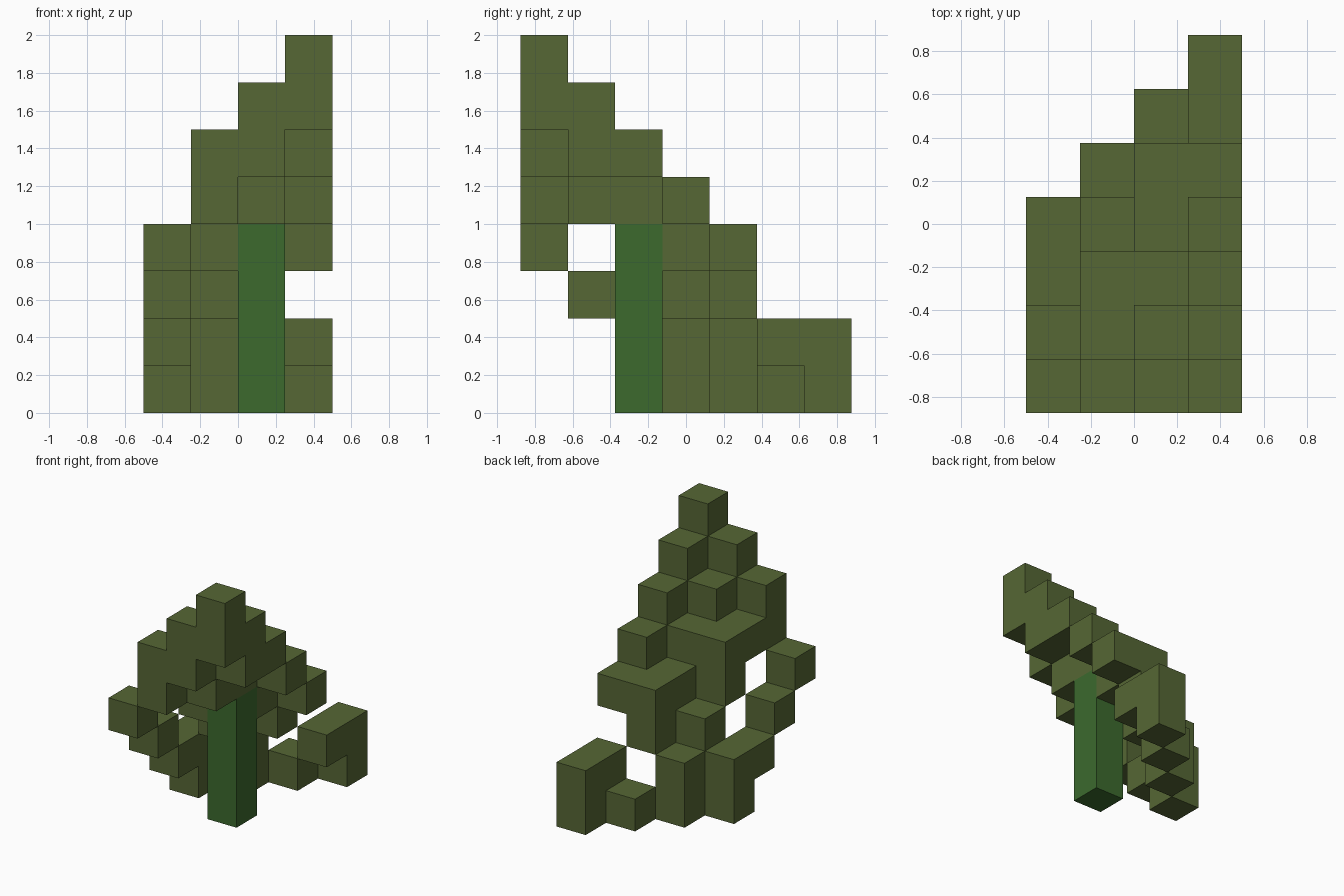
import bpy
import bmesh
from mathutils import Vector

CELL = 0.25
ORIGIN = Vector((-0.5, -0.875, 0.0))

if "Cube" in bpy.data.objects:
    bpy.data.objects.remove(bpy.data.objects["Cube"], do_unlink=True)


def make_material(name, color):
    mat = bpy.data.materials.new(name)
    mat.use_nodes = True
    mat.diffuse_color = color
    mat.node_tree.nodes["Principled BSDF"].inputs["Base Color"].default_value = color
    return mat


def block_object(name, cells, mat):
    """One flat-faced mesh made of the outer faces of the filled cells."""
    bm = bmesh.new()
    axes = [Vector((1, 0, 0)), Vector((0, 1, 0)), Vector((0, 0, 1))]
    for cell in cells:
        centre = Vector(cell) + Vector((0.5, 0.5, 0.5))
        for a in range(3):
            for side in (-1, 1):
                normal = axes[a] * side
                if tuple(int(c) for c in Vector(cell) + normal) in cells:
                    continue
                u = axes[(a + 1) % 3] * 0.5
                v = axes[(a + 2) % 3] * 0.5 * side
                mid = centre + normal * 0.5
                corners = (mid - u - v, mid + u - v, mid + u + v, mid - u + v)
                bm.faces.new([bm.verts.new(ORIGIN + p * CELL) for p in corners])
    bmesh.ops.remove_doubles(bm, verts=bm.verts, dist=0.001)
    # merge neighbouring coplanar squares
    bmesh.ops.dissolve_limit(bm, angle_limit=0.01, verts=bm.verts, edges=bm.edges)
    mesh = bpy.data.meshes.new(name)
    bm.to_mesh(mesh)
    bm.free()
    mesh.materials.append(mat)
    obj = bpy.data.objects.new(name, mesh)
    bpy.context.collection.objects.link(obj)
    return obj


# Foliage plans from the ground up; rows run front to back, columns -x to +x
LAYERS = [
    "..../..../..../#.../.#../..#./...#",
    "..../..../#.../#.../.#../...#/...#",
    "..../#.../..../.#../..#.",
    "#.../..../.#../..#./..##",
    ".#../.##./.##./...#",
    ".##./..##/...#",
    "..##/...#",
    "...#",
]
leaf_cells = {
    (x, y, z)
    for z, plan in enumerate(LAYERS)
    for y, row in enumerate(plan.split("/"))
    for x, mark in enumerate(row)
    if mark == "#"
}

# Upright post under the sloping canopy
post_cells = {(2, 2, z) for z in range(4)}

olive = make_material("olive_green", (0.093, 0.135, 0.035, 1.0))
green = make_material("stem_green", (0.045, 0.144, 0.027, 1.0))

block_object("leaf_canopy", leaf_cells, olive)
block_object("stem", post_cells, green)
